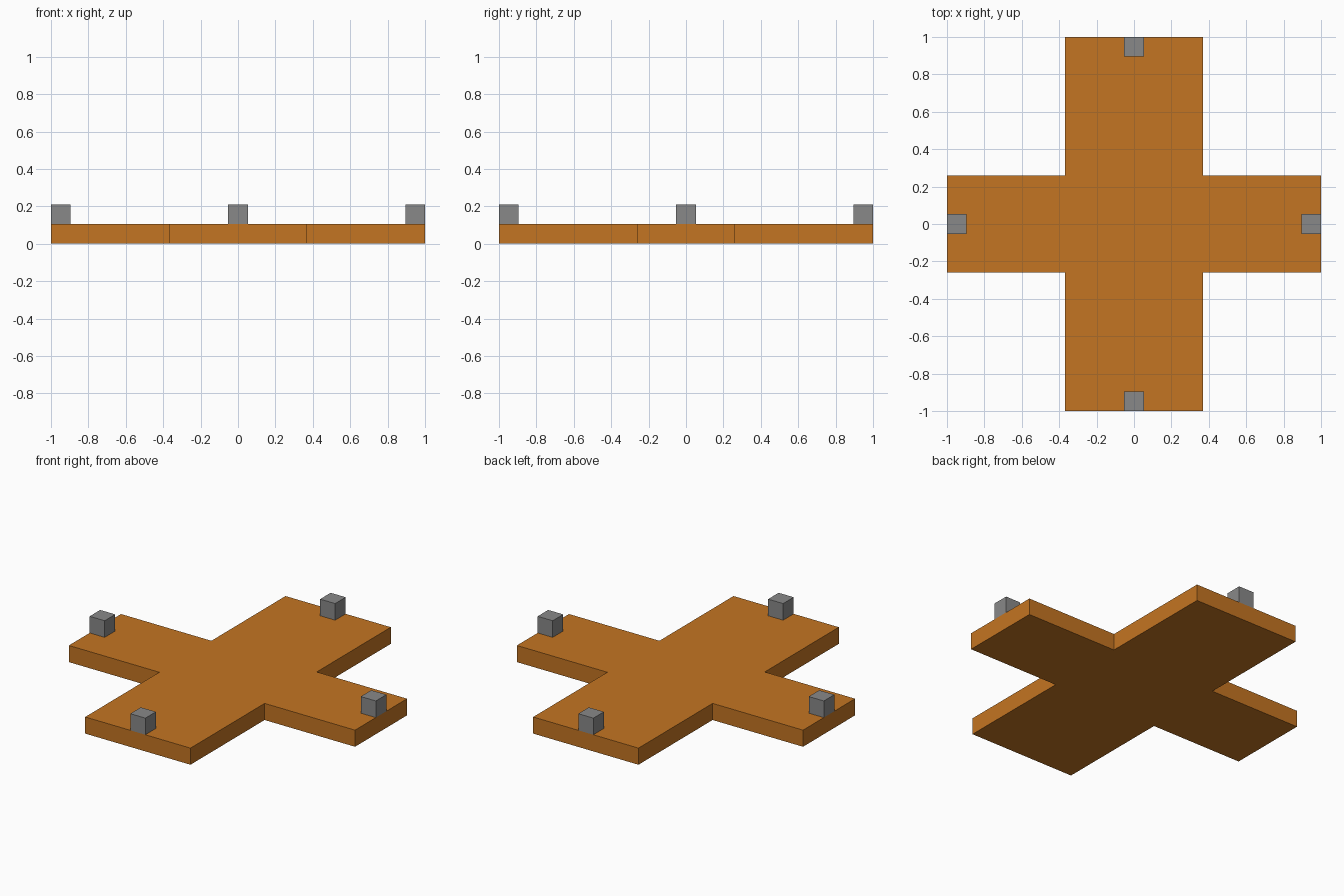
import bpy
import bmesh

cube = bpy.data.objects.get("Cube")
if cube:
    bpy.data.objects.remove(cube, do_unlink=True)

THICK = 0.105    # slab thickness, also the block size
ARM_X = 0.368    # half width of the front and back arms
ARM_Y = 0.26     # half width of the left and right arms


def make_material(name, rgb):
    mat = bpy.data.materials.new(name)
    mat.use_nodes = True
    colour = (*rgb, 1.0)
    mat.diffuse_color = colour
    mat.node_tree.nodes["Principled BSDF"].inputs["Base Color"].default_value = colour
    return mat


def add_object(name, bm, mat):
    bmesh.ops.recalc_face_normals(bm, faces=bm.faces)
    mesh = bpy.data.meshes.new(name)
    bm.to_mesh(mesh)
    bm.free()
    mesh.materials.append(mat)
    obj = bpy.data.objects.new(name, mesh)
    bpy.context.collection.objects.link(obj)
    return obj


orange = make_material("orange wood", (0.55, 0.177, 0.016))
grey = make_material("grey metal", (0.25, 0.25, 0.25))

# Cross-shaped slab: one quarter outline turned through the four corners
outline = []
for sx, sy in ((1, 1), (-1, 1), (-1, -1), (1, -1)):
    corner = [(sx, sy * ARM_Y), (sx * ARM_X, sy * ARM_Y), (sx * ARM_X, sy)]
    outline += corner if sx * sy > 0 else corner[::-1]

bm = bmesh.new()
base = bm.faces.new([bm.verts.new((x, y, 0)) for x, y in outline])
top = bmesh.ops.extrude_face_region(bm, geom=[base], use_keep_orig=True)
bmesh.ops.translate(bm, vec=(0, 0, THICK),
                    verts=[v for v in top["geom"] if isinstance(v, bmesh.types.BMVert)])
add_object("cross_slab", bm, orange)

# One small block at the end of each arm
for side, dx, dy in (("left", 1, 0), ("right", -1, 0), ("back", 0, 1), ("front", 0, -1)):
    bm = bmesh.new()
    bmesh.ops.create_cube(bm, size=THICK)
    block = add_object(side + "_block", bm, grey)
    reach = 1 - THICK / 2
    block.location = (dx * reach, dy * reach, THICK * 1.5)
